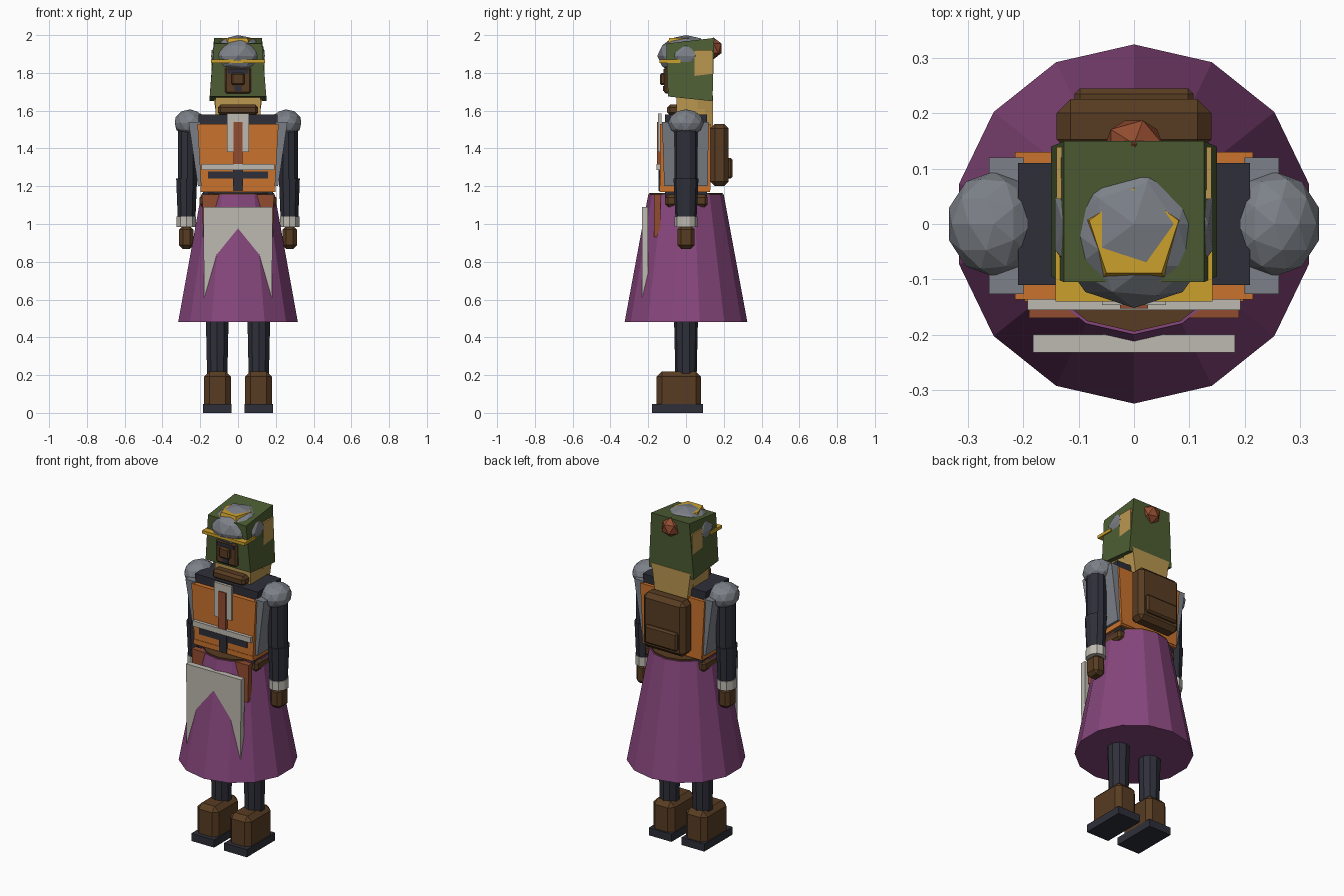
import bpy, bmesh
from mathutils import Matrix, Vector

if "Cube" in bpy.data.objects:
    bpy.data.objects.remove(bpy.data.objects["Cube"])


def material(name, rgb):
    col = [(c / 255 / 12.92 if c < 11 else ((c / 255 + 0.055) / 1.055) ** 2.4) for c in rgb] + [1]
    m = bpy.data.materials.new(name)
    m.use_nodes = True
    m.diffuse_color = col
    m.node_tree.nodes["Principled BSDF"].inputs["Base Color"].default_value = col
    return m


PURPLE = material("purple cloth", (134, 70, 124))
ORANGE = material("orange armour", (202, 115, 45))
WHITE = material("off white cloth", (190, 186, 177))
GREY = material("steel grey", (124, 129, 136))
GREEN = material("olive green", (78, 94, 52))
GOLD = material("gold", (203, 160, 44))
BROWN = material("dark brown leather", (88, 60, 34))
DARK = material("charcoal cloth", (46, 47, 57))
TAN = material("tan", (186, 151, 80))
RUST = material("rust red", (146, 76, 48))


def finish(name, bm, mat):
    bmesh.ops.recalc_face_normals(bm, faces=bm.faces)
    me = bpy.data.meshes.new(name)
    bm.to_mesh(me)
    bm.free()
    me.materials.append(mat)
    ob = bpy.data.objects.new(name, me)
    bpy.context.collection.objects.link(ob)
    return ob


def mirrored(ob):
    """Give a part made on +x its twin on -x."""
    ob.modifiers.new("mirror", "MIRROR")
    return ob


def block(name, mat, x, y, z, top_x=None, top_y=None, bevel=0):
    """Box between ranges; the top may have its own x and y ranges."""
    bm = bmesh.new()
    bmesh.ops.create_cube(bm, size=1)
    for v in bm.verts:
        up = v.co.z > 0
        rx = top_x if up and top_x else x
        ry = top_y if up and top_y else y
        v.co = Vector((rx[v.co.x > 0], ry[v.co.y > 0], z[up]))
    if bevel:
        bmesh.ops.bevel(bm, geom=bm.edges[:], offset=bevel, segments=1, affect="EDGES")
    return finish(name, bm, mat)


def wide(name, mat, half, y, z, **kw):
    return block(name, mat, (-half, half), y, z, **kw)


def tube(name, mat, sides, centre_x, r_low, r_high, z, sx=1.0):
    bm = bmesh.new()
    move = Matrix.Translation((centre_x, 0, (z[0] + z[1]) / 2)) @ Matrix.Diagonal((sx, 1, 1, 1))
    bmesh.ops.create_cone(bm, cap_ends=True, segments=sides, radius1=r_low, radius2=r_high,
                          depth=z[1] - z[0], matrix=move)
    return finish(name, bm, mat)


def ball(name, mat, centre, radii, detail=2):
    bm = bmesh.new()
    move = Matrix.Translation(centre) @ Matrix.Diagonal((*radii, 1))
    bmesh.ops.create_icosphere(bm, subdivisions=detail, radius=1, matrix=move)
    return finish(name, bm, mat)


def plate(name, mat, outline, y):
    """Flat x-z outline given thickness along y."""
    bm = bmesh.new()
    face = bm.faces.new([bm.verts.new((px, y[0], pz)) for px, pz in outline])
    out = bmesh.ops.extrude_face_region(bm, geom=[face])
    for v in out["geom"]:
        if isinstance(v, bmesh.types.BMVert):
            v.co.y = y[1]
    return finish(name, bm, mat)


# Legs and boots
mirrored(tube("leg", DARK, 10, 0.11, 0.056, 0.066, (0.18, 0.62)))
mirrored(block("boot", BROWN, (0.038, 0.18), (-0.155, 0.08), (0.01, 0.22), bevel=0.028))
mirrored(block("sole", DARK, (0.034, 0.185), (-0.18, 0.09), (0, 0.046)))

# Skirt, belt and hanging cloth
tube("skirt", PURPLE, 14, 0, 0.325, 0.2, (0.48, 1.155))
tube("belt", BROWN, 14, 0, 0.19, 0.195, (1.13, 1.165))
mirrored(block("belt_pouch", BROWN, (0.15, 0.203), (-0.11, 0.115), (1.09, 1.155), bevel=0.015))
mirrored(plate("hip_strap", RUST, [(0.1, 1.09), (0.085, 1.155), (0.19, 1.155), (0.185, 0.93), (0.165, 0.93)],
               (-0.17, -0.135)))
half_apron = [(0.115, 0.83), (0.18, 0.59), (0.183, 1.09)]
plate("apron", WHITE, [(0, 0.96)] + half_apron + [(-x, z) for x, z in reversed(half_apron)],
      (-0.233, -0.2))

# Torso and armour
wide("torso", DARK, 0.185, (-0.11, 0.11), (1.14, 1.58), top_x=(-0.21, 0.21))
for part, y in (("chest_plate", (-0.137, -0.1)), ("back_plate", (0.1, 0.13))):
    wide(part, ORANGE, 0.195, y, (1.18, 1.53), top_x=(-0.215, 0.215))
wide("waist_band", ORANGE, 0.198, (-0.14, 0.127), (1.17, 1.2))
mirrored(block("side_plate", GREY, (0.185, 0.212), (-0.115, 0.115), (1.2, 1.54),
               top_x=(0.2, 0.262), top_y=(-0.127, 0.12)))

# Chest trim
plate("chest_frame", WHITE, [(-0.058, 1.38), (-0.058, 1.585), (0.058, 1.585), (0.058, 1.38),
                             (0.025, 1.38), (0.025, 1.54), (-0.025, 1.54), (-0.025, 1.38)], (-0.147, -0.13))
wide("chest_strap", RUST, 0.025, (-0.153, -0.13), (1.3, 1.54))
wide("chest_belt", WHITE, 0.193, (-0.156, -0.13), (1.285, 1.318))
wide("cross_bar", DARK, 0.16, (-0.143, -0.13), (1.24, 1.277))
wide("cross_post", DARK, 0.026, (-0.146, -0.13), (1.175, 1.285))

# Arms
mirrored(ball("shoulder_guard", GREY, (0.254, 0, 1.535), (0.085, 0.095, 0.072)))
mirrored(tube("upper_arm", DARK, 10, 0.268, 0.062, 0.062, (1.235, 1.53), sx=0.85))
mirrored(tube("forearm", DARK, 10, 0.272, 0.056, 0.066, (1.03, 1.24), sx=0.88))
mirrored(tube("cuff", WHITE, 10, 0.273, 0.06, 0.06, (0.985, 1.04), sx=0.9))
mirrored(block("hand", BROWN, (0.235, 0.312), (-0.046, 0.046), (0.868, 0.99), bevel=0.02))

# Backpack
wide("backpack", BROWN, 0.14, (0.128, 0.226), (1.2, 1.53), bevel=0.025)
wide("backpack_pocket", BROWN, 0.108, (0.2, 0.245), (1.24, 1.35), bevel=0.01)

# Head, hair and scarf
wide("head", TAN, 0.12, (-0.05, 0.1), (1.57, 1.8))
wide("lower_hair", TAN, 0.105, (0.06, 0.143), (1.5, 1.68), top_x=(-0.13, 0.13))
wide("upper_hair", TAN, 0.14, (0.045, 0.139), (1.66, 1.92))
wide("scarf", BROWN, 0.107, (-0.1, 0.04), (1.575, 1.632), bevel=0.015)

# Hood with a sloping crown
hood = wide("hood", GREEN, 0.15, (-0.095, 0.14), (1.65, 1.985), top_x=(-0.127, 0.127), top_y=(-0.105, 0.15))
for v in hood.data.vertices:
    if v.co.y < 0:
        v.co.z += -0.03 if v.co.z > 1.8 else 0.025
ball("hood_knob", RUST, (0, 0.145, 1.93), (0.058, 0.05, 0.058), 1)

# Face mask
wide("mask", BROWN, 0.07, (-0.116, -0.08), (1.69, 1.83), bevel=0.01)
wide("eye_slit", DARK, 0.055, (-0.12, -0.1), (1.795, 1.82))
wide("mask_nose", BROWN, 0.035, (-0.137, -0.1), (1.735, 1.8), bevel=0.008)
wide("mask_vent", DARK, 0.018, (-0.121, -0.1), (1.705, 1.73))

# Helmet dome, brim and crown ring
ball("helmet_dome", GREY, (0, 0, 1.89), (0.15, 0.152, 0.11))
wide("brim", GOLD, 0.142, (-0.14, -0.03), (1.852, 1.87))
ring = tube("crown_ring", GOLD, 5, 0, 0.094, 0.085, (1.955, 1.985))
ring.location.y = -0.02
